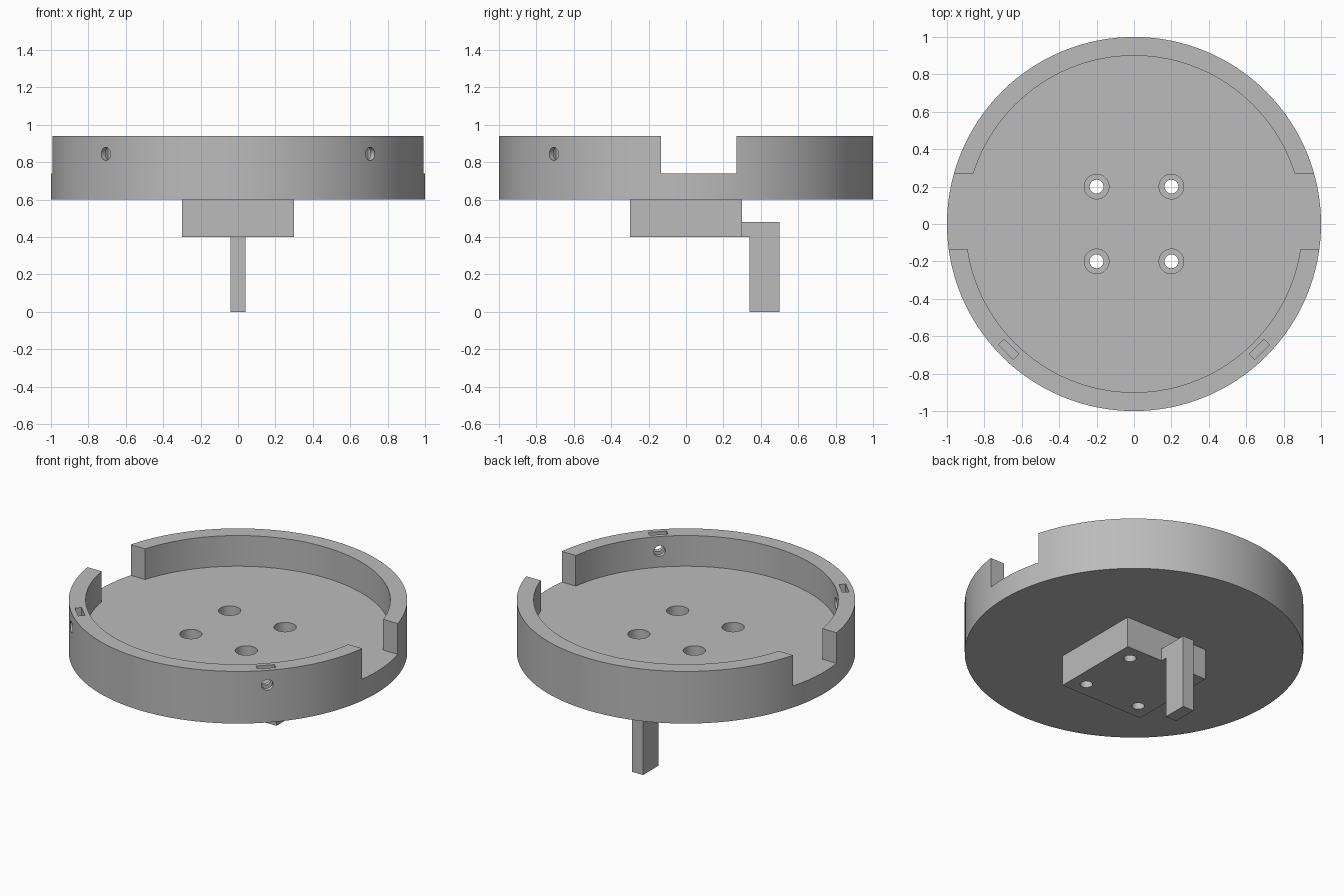
import bpy, math
from mathutils import Matrix, Vector

if "Cube" in bpy.data.objects:
    bpy.data.objects.remove(bpy.data.objects["Cube"], do_unlink=True)

grey = bpy.data.materials.new("plain grey")
grey.use_nodes = True
colour = (0.5, 0.5, 0.5, 1)
grey.diffuse_color = colour
grey.node_tree.nodes["Principled BSDF"].inputs["Base Color"].default_value = colour


def finish(obj, name):
    obj.name = name
    obj.data.materials.append(grey)
    return obj


def box(name, lo, hi):
    lo, hi = Vector(lo), Vector(hi)
    bpy.ops.mesh.primitive_cube_add(size=1)
    obj = bpy.context.object
    obj.data.transform(Matrix.Translation((lo + hi) / 2) @ Matrix.Diagonal((*(hi - lo), 1)))
    return finish(obj, name)


def cylinder(name, x, y, z0, z1, radius, sides=32):
    bpy.ops.mesh.primitive_cylinder_add(vertices=sides, radius=radius, depth=z1 - z0)
    obj = bpy.context.object
    obj.data.transform(Matrix.Translation((x, y, (z0 + z1) / 2)))
    return finish(obj, name)


def combine(target, tool, operation="DIFFERENCE"):
    mod = target.modifiers.new("combine", "BOOLEAN")
    mod.operation, mod.solver, mod.object = operation, "EXACT", tool
    bpy.context.view_layer.objects.active = target
    bpy.ops.object.modifier_apply(modifier=mod.name)
    bpy.data.objects.remove(tool, do_unlink=True)


FLOOR, TOP = 0.74, 0.94

# Round tray with a raised rim and an opening on both sides
tray = cylinder("tray", 0, 0, 0.6, TOP, 1.0, 128)
combine(tray, cylinder("cavity", 0, 0, FLOOR, 1.2, 0.9, 128))
combine(tray, box("side_opening", (-1.2, -0.135, FLOOR), (1.2, 0.27, 1.2)))

# Square mounting block under the tray
combine(tray, box("mounting_block", (-0.3, -0.3, 0.4), (0.3, 0.3, 0.66)), "UNION")

# Four counterbored screw holes through tray and block
for x in (-0.2, 0.2):
    for y in (-0.2, 0.2):
        combine(tray, cylinder("counterbore", x, y, 0.54, 0.9, 0.066))
        combine(tray, cylinder("screw_hole", x, y, 0.3, 0.7, 0.037))

# Nut slot and radial screw hole in the rim at each front corner
for angle in (-45, -135):
    turn = Matrix.Rotation(math.radians(angle), 4, "Z")
    slot = box("nut_slot", (0.928, -0.055, 0.79), (0.968, 0.055, 1.1))
    slot.data.transform(turn)
    combine(tray, slot)
    hole = cylinder("rim_hole", 0, 0, 0.8, 1.1, 0.035)
    hole.data.transform(turn @ Matrix.Translation((0, 0, 0.845)) @ Matrix.Rotation(math.pi / 2, 4, "Y"))
    combine(tray, hole)

# Bent arm hanging from the back of the block
arm = box("arm_leg", (-0.04, 0.34, 0), (0.04, 0.5, 0.48))
combine(arm, box("arm_bridge", (-0.04, 0.3, 0.4), (0.04, 0.4, 0.48)), "UNION")
arm.name = "rear_arm"

bpy.ops.object.select_all(action="DESELECT")
tray.select_set(True)
bpy.context.view_layer.objects.active = tray
bpy.ops.object.shade_smooth_by_angle(angle=math.radians(30))
